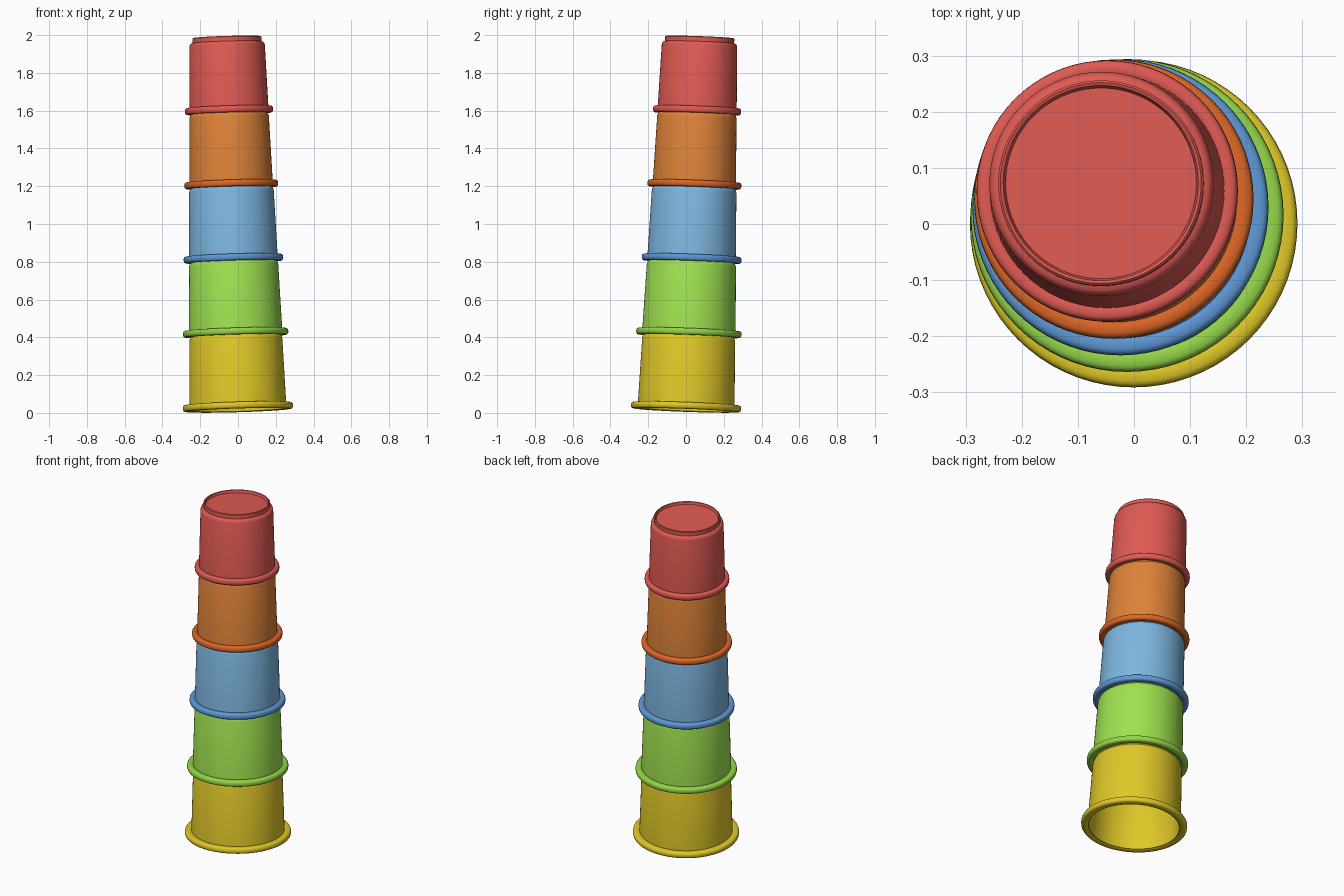
import bpy, bmesh, math
from mathutils import Vector, Matrix

cube = bpy.data.objects.get("Cube")
if cube:
    bpy.data.objects.remove(cube, do_unlink=True)

SEGMENTS = 72
LEAN = Vector((0, 0, 1)).rotation_difference(Vector((-0.03, 0.037, 1))).to_matrix().to_4x4()
STEP = 0.393      # distance from one cup to the next
BASE = 0.0135     # lifts the lowest point of the leaning tower to the ground


def material(name, r, g, b):
    def linear(v):
        v /= 255
        return ((v + 0.055) / 1.055) ** 2.4 if v > 0.04 else v / 12.92
    colour = (linear(r), linear(g), linear(b), 1)
    m = bpy.data.materials.new(name)
    m.use_nodes = True
    m.diffuse_color = colour
    m.node_tree.nodes["Principled BSDF"].inputs["Base Color"].default_value = colour
    return m


def lathe(name, profile, mat, level, closed=False):
    """Revolve a (radius, height) profile round the leaning tower axis."""
    bm = bmesh.new()
    verts = [bm.verts.new((r, 0, z)) for r, z in profile]
    edges = [bm.edges.new(pair) for pair in zip(verts, verts[1:])]
    if closed:
        edges.append(bm.edges.new((verts[-1], verts[0])))
    bmesh.ops.spin(bm, geom=verts + edges, cent=(0, 0, 0), axis=(0, 0, 1),
                   angle=math.tau, steps=SEGMENTS)
    bmesh.ops.remove_doubles(bm, verts=bm.verts, dist=0.0001)
    bmesh.ops.recalc_face_normals(bm, faces=bm.faces)
    bm.transform(Matrix.Translation((0, 0, BASE)) @ LEAN
                 @ Matrix.Translation((0, 0, level)))
    mesh = bpy.data.meshes.new(name)
    bm.to_mesh(mesh)
    bm.free()
    mesh.materials.append(mat)
    obj = bpy.data.objects.new(name, mesh)
    bpy.context.collection.objects.link(obj)
    bpy.ops.object.select_all(action="DESELECT")
    obj.select_set(True)
    bpy.context.view_layer.objects.active = obj
    bpy.ops.object.shade_smooth_by_angle(angle=math.radians(40))


def cup(name, level, foot, top, rim, body_mat, rim_mat, shoulder):
    # Hollow body: inside ceiling, inner wall, outer wall, shoulder, lip, sunken top
    wall = 0.008
    lip = top - 0.017
    lip_top = shoulder + 0.027
    lathe(name + "_cup_body", [
        (0, lip_top - 0.026), (lip - wall, lip_top - 0.026),
        (lip - wall, shoulder - 0.008), (top - wall, shoulder - 0.03),
        (foot - wall, 0.004), (foot, 0.004),
        (top, shoulder - 0.02), (top - 0.003, shoulder - 0.009),
        (top - 0.009, shoulder - 0.002), (lip, shoulder),
        (lip, lip_top - 0.004), (lip - 0.004, lip_top), (lip - 0.009, lip_top - 0.002),
        (lip - 0.013, lip_top - 0.016), (0, lip_top - 0.016)], body_mat, level)
    # Rolled rim around the open mouth
    width = rim - foot + wall
    half, mid = width / 2, rim - width / 2
    ring = [(mid + half * math.copysign(abs(math.cos(a)) ** 0.7, math.cos(a)),
             0.018 + 0.018 * math.copysign(abs(math.sin(a)) ** 0.7, math.sin(a)))
            for a in (math.tau * i / 16 for i in range(16))]
    lathe(name + "_cup_rim", ring, rim_mat, level, closed=True)


yellow = material("yellow", 224, 200, 40)
green = material("green", 160, 226, 80)
green_rim = material("green rim", 148, 214, 72)
blue = material("blue", 125, 182, 224)
blue_rim = material("blue rim", 94, 152, 214)
orange = material("orange", 222, 130, 56)
orange_rim = material("orange rim", 222, 102, 38)
red = material("red", 224, 90, 83)

# name, foot radius, top radius, rim radius, colours, from bottom to top
cups = [
    ("yellow", 0.257, 0.246, 0.292, yellow, yellow),
    ("green", 0.248, 0.236, 0.279, green, green_rim),
    ("blue", 0.235, 0.224, 0.264, blue, blue_rim),
    ("orange", 0.221, 0.210, 0.249, orange, orange_rim),
    ("red", 0.210, 0.200, 0.233, red, red),
]
for i, (name, foot, top, rim, body_mat, rim_mat) in enumerate(cups):
    shoulder = 0.379 if name == "red" else STEP + 0.002
    cup(name, i * STEP, foot, top, rim, body_mat, rim_mat, shoulder)
